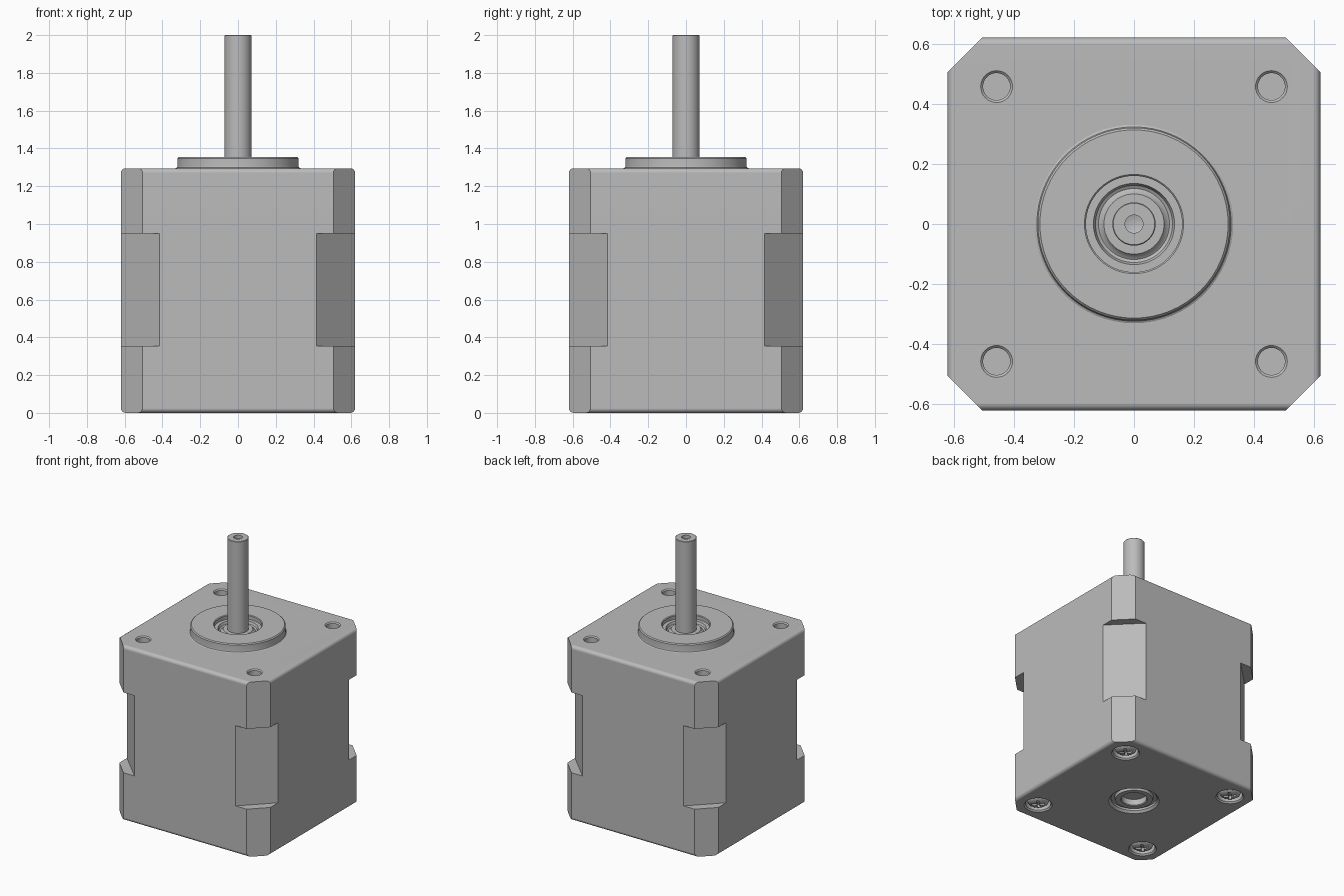
import bpy, bmesh
from math import sin, cos, pi, radians
from mathutils import Matrix, Vector

if "Cube" in bpy.data.objects:
    bpy.data.objects.remove(bpy.data.objects["Cube"])

GREY = (0.5, 0.5, 0.5, 1)
metal = bpy.data.materials.new("grey metal")
metal.use_nodes = True
metal.diffuse_color = GREY
metal.node_tree.nodes["Principled BSDF"].inputs["Base Color"].default_value = GREY

HALF, CUT, HEIGHT = 0.62, 1.125, 1.295   # half width, chamfer line x + y, body height
NOTCH_CUT, NOTCH_LOW, NOTCH_HIGH = 1.035, 0.355, 0.95
FILLET, BOLT = 0.025, 0.457
CORNERS = [(x, y) for x in (-1, 1) for y in (-1, 1)]


def finish(name, bm):
    """Turn a bmesh into a named object."""
    bmesh.ops.recalc_face_normals(bm, faces=bm.faces)
    mesh = bpy.data.meshes.new(name)
    bm.to_mesh(mesh)
    bm.free()
    obj = bpy.data.objects.new(name, mesh)
    mesh.materials.append(metal)
    bpy.context.collection.objects.link(obj)
    return obj


def lathe(name, profile, spots=((0, 0),), steps=48):
    """Revolve a radius/height profile round z at each spot."""
    bm = bmesh.new()
    for x, y in spots:
        verts = [bm.verts.new((x + r, y, z)) for r, z in profile]
        edges = [bm.edges.new(pair) for pair in zip(verts, verts[1:])]
        bmesh.ops.spin(bm, geom=verts + edges, cent=(x, y, 0), axis=(0, 0, 1),
                       angle=2 * pi, steps=steps)
    bmesh.ops.remove_doubles(bm, verts=bm.verts, dist=0.0001)
    return finish(name, bm)


def boxes(name, placements):
    """Boxes given as (centre, size, turn about z)."""
    bm = bmesh.new()
    for centre, size, turn in placements:
        bmesh.ops.create_cube(bm, size=1, matrix=Matrix.Translation(centre)
                              @ Matrix.Rotation(turn, 4, 'Z') @ Matrix.Diagonal((*size, 1)))
    return finish(name, bm)


def activate(obj):
    bpy.ops.object.select_all(action='DESELECT')
    obj.select_set(True)
    bpy.context.view_layer.objects.active = obj


def carve(obj, cutter):
    mod = obj.modifiers.new("carve", 'BOOLEAN')
    mod.operation, mod.solver, mod.object = 'DIFFERENCE', 'EXACT', cutter
    mod.use_self = True
    activate(obj)
    bpy.ops.object.modifier_apply(modifier=mod.name)
    bpy.data.objects.remove(cutter)


def smooth(obj):
    activate(obj)
    bpy.ops.object.shade_smooth_by_angle(angle=radians(32))
    mod = obj.modifiers.new("even shading", 'WEIGHTED_NORMAL')
    mod.keep_sharp = True


# Body: square block with rounded top and bottom rims and chamfered corners
arc = [i * pi / 8 for i in range(5)]
levels = [(HALF - FILLET * (1 - sin(t)), FILLET * (1 - cos(t))) for t in arc]
levels += [(a, HEIGHT - z) for a, z in reversed(levels)]
bm = bmesh.new()
rings = []
for a, z in levels:
    c = CUT - a
    outline = [(a, -c), (a, c), (c, a), (-c, a), (-a, c), (-a, -c), (-c, -a), (c, -a)]
    rings.append([bm.verts.new((x, y, z)) for x, y in outline])
for low, high in zip(rings, rings[1:]):
    for i in range(8):
        j = (i + 1) % 8
        bm.faces.new((low[i], low[j], high[j], high[i]))
bm.faces.new(rings[0])
bm.faces.new(rings[-1])
body = finish("motor_body", bm)

# Deeper corner notches round the middle
reach = NOTCH_CUT / 2 + 0.5 * cos(pi / 4)
carve(body, boxes("notch_cutter", [
    (Vector((x * reach, y * reach, (NOTCH_LOW + NOTCH_HIGH) / 2)),
     (1, 0.8, NOTCH_HIGH - NOTCH_LOW), x * y * pi / 4) for x, y in CORNERS]))

# Mounting holes on top, counterbores and bearing recess underneath
bolts = [(x * BOLT, y * BOLT) for x, y in CORNERS]
carve(body, lathe("mounting_hole_cutter", [
    (0, HEIGHT - 0.13), (0.045, HEIGHT - 0.13), (0.045, HEIGHT - 0.008),
    (0.053, HEIGHT), (0.053, HEIGHT + 0.05), (0, HEIGHT + 0.05)], bolts, 32))
carve(body, lathe("counterbore_cutter", [
    (0, 0.06), (0.085, 0.06), (0.085, 0.01), (0.095, 0), (0.095, -0.05), (0, -0.05)], bolts, 32))
carve(body, lathe("rear_recess_cutter", [
    (0, 0.1), (0.155, 0.1), (0.155, 0.015), (0.17, 0), (0.17, -0.05), (0, -0.05)]))
smooth(body)

# Raised pilot ring with the front bearing inside
smooth(lathe("pilot_ring_and_front_bearing", [
    (0.33, HEIGHT), (0.323, 1.299), (0.32, 1.306), (0.32, 1.348), (0.313, 1.355),
    (0.165, 1.355), (0.16, 1.35), (0.16, 1.325), (0.135, 1.325), (0.128, 1.308),
    (0.118, 1.302), (0.108, 1.308), (0.1, 1.32), (0.07, 1.32)], steps=64))

# Shaft with a centre-drilled end
smooth(lathe("shaft", [(0.072, HEIGHT), (0.072, 1.997), (0.069, 2), (0.03, 2),
                       (0.03, 1.975), (0, 1.965)]))

# Rear bearing and shaft end
smooth(lathe("rear_bearing", [
    (0.156, 0.03), (0.13, 0.03), (0.125, 0.012), (0.09, 0.012), (0.085, 0.017),
    (0.085, 0.06), (0, 0.06)]))

# Screw heads with cross slots
screws = lathe("rear_screws", [
    (0, 0.003), (0.035, 0.005), (0.055, 0.011), (0.068, 0.021), (0.074, 0.035),
    (0.074, 0.07), (0, 0.07)], bolts, 32)
for turn in (0, pi / 2):
    carve(screws, boxes("slot_cutter", [
        (Vector((x, y, 0)), (0.085, 0.018, 0.06), turn + pi / 4) for x, y in bolts]))
smooth(screws)
